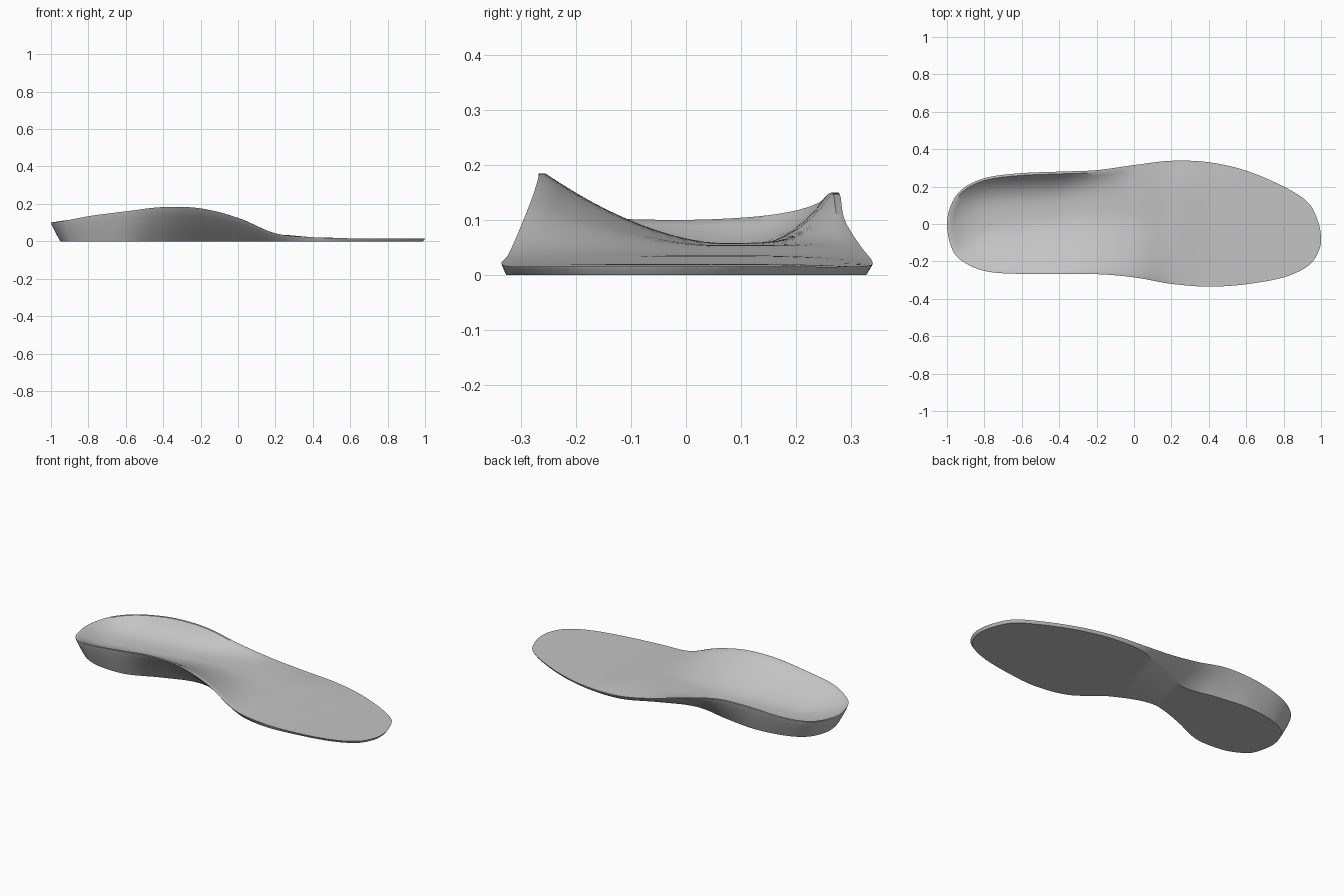
import bpy, bmesh, math
from mathutils import Vector

cube = bpy.data.objects.get("Cube")
if cube:
    bpy.data.objects.remove(cube)

# Stations: x, then (edge y, rim height, base inset) for outer and inner side
HEEL = (-1, 0, .1, .05)
TOE = (1, -.08, .015, .01)
STATIONS = [
    (-.97, (.12, .105, .05), (-.14, .103, .05)),
    (-.9, (.2, .115, .05), (-.21, .115, .05)),
    (-.78, (.25, .13, .05), (-.255, .137, .05)),
    (-.6, (.272, .148, .05), (-.267, .16, .06)),
    (-.4, (.28, .143, .08), (-.268, .183, .14)),
    (-.2, (.288, .1, .12), (-.268, .176, .195)),
    (0, (.315, .055, .08), (-.285, .125, .14)),
    (.2, (.338, .025, .02), (-.32, .042, .04)),
    (.4, (.33, .017, .01), (-.335, .022, .01)),
    (.6, (.285, .015, .01), (-.322, .016, .01)),
    (.8, (.2, .015, .01), (-.285, .015, .01)),
    (.93, (.115, .015, .01), (-.225, .015, .01)),
    (.985, (.01, .015, .01), (-.15, .015, .01)),
]
# Height of the footbed along its centre line: x, z
BED = [(-1, .045), (-.7, .045), (-.45, .05), (-.2, .058), (0, .054),
       (.2, .036), (.45, .02), (.65, .015), (1, .015)]
STEPS = 8
RINGS = 12
RIM = .012


def smooth_lookup(table, x):
    for (x0, z0), (x1, z1) in zip(table, table[1:]):
        if x <= x1:
            t = max(0, (x - x0) / (x1 - x0))
            return z0 + (z1 - z0) * t * t * (3 - 2 * t)
    return table[-1][1]


def closed_spline(points):
    result = []
    n = len(points)
    for i in range(n):
        a, b, c, d = (Vector(points[(i + k) % n]) for k in (-1, 0, 1, 2))
        for s in range(STEPS):
            t = s / STEPS
            result.append(.5 * (2 * b + (c - a) * t + (2 * a - 5 * b + 4 * c - d) * t ** 2
                                + (3 * b - a - 3 * c + d) * t ** 3))
    return result


# Closed outline, heel to toe along the outer side and back along the inner
controls = [HEEL] + [(x, *outer) for x, outer, inner in STATIONS] + [TOE]
controls += [(x, *inner) for x, outer, inner in reversed(STATIONS)]
outline = closed_spline(controls)
count = len(outline)

inward = []
for i in range(count):
    tangent = outline[(i + 1) % count] - outline[i - 1]
    inward.append(Vector((tangent[1], -tangent[0])).normalized())

bm = bmesh.new()


def inset_ring(fraction, height):
    ring = []
    for p, n in zip(outline, inward):
        shift = n * p[3] * fraction
        ring.append(bm.verts.new((p[0] + shift.x, p[1] + shift.y, p[2] * height)))
    return ring


# Underside and flared side wall
rings = [inset_ring(f, h) for f, h in ((1, 0), (.72, .25), (.45, .5), (.2, .75), (.05, .92), (0, 1))]

# Rim and concave footbed falling to the centre line
for k in range(RINGS + 1):
    ring = []
    t = 1 - k / RINGS
    for i, (p, n) in enumerate(zip(outline, inward)):
        mate = outline[-i % count]
        sx = min(.72, max(-.74, (p[0] + mate[0]) / 2))
        arch = math.exp(-((sx + .2) / .35) ** 2)
        sy = (p[1] + mate[1]) / 2 * (1 if abs(sx) < .7 else .8) + .05 * arch
        if sx <= -.74:
            sy = 0
        if sx >= .72:
            sy = -.05
        start = Vector((p[0] + n.x * RIM, p[1] + n.y * RIM))
        pos = Vector((sx, sy)).lerp(start, t)
        side = min(1, max(0, (p[1] + .27) / .54))
        power = 1.6 + 1.9 * side
        bed = smooth_lookup(BED, pos.x)
        ring.append(bm.verts.new((pos.x, pos.y, bed + (p[2] - bed) * t ** power)))
    rings.append(ring)

for low, high in zip(rings, rings[1:]):
    for i in range(count):
        j = (i + 1) % count
        bm.faces.new((low[i], low[j], high[j], high[i]))
bm.faces.new(rings[0])
bmesh.ops.remove_doubles(bm, verts=bm.verts, dist=.0004)
bmesh.ops.recalc_face_normals(bm, faces=bm.faces)

mesh = bpy.data.meshes.new("insole")
bm.to_mesh(mesh)
bm.free()
insole = bpy.data.objects.new("insole", mesh)
bpy.context.collection.objects.link(insole)

# Single grey foam colour
foam = bpy.data.materials.new("grey_foam")
foam.use_nodes = True
grey = (.55, .55, .55, 1)
foam.diffuse_color = grey
foam.node_tree.nodes["Principled BSDF"].inputs["Base Color"].default_value = grey
mesh.materials.append(foam)

bpy.context.view_layer.objects.active = insole
insole.select_set(True)
bpy.ops.object.shade_smooth_by_angle(angle=math.radians(35))
